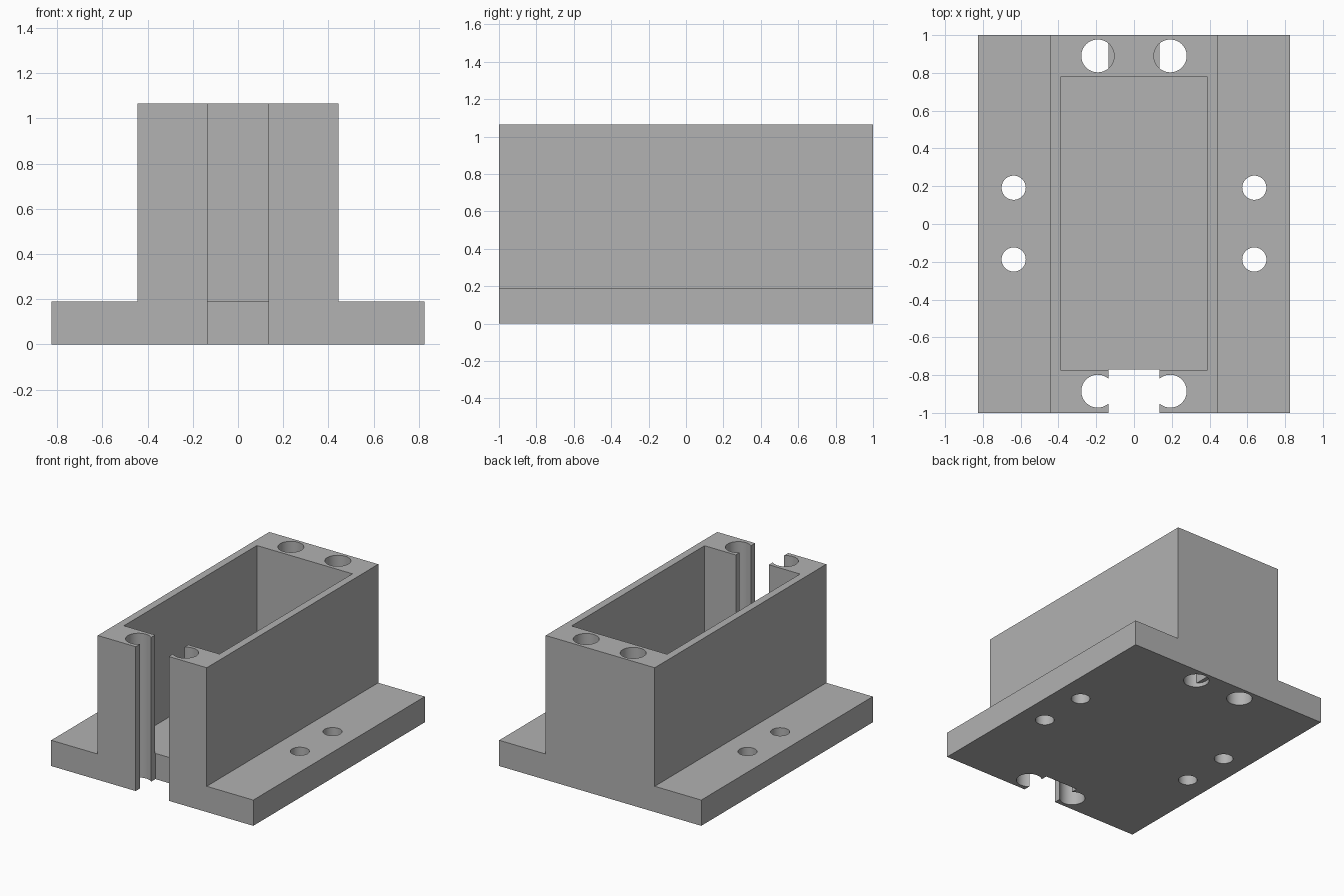
import bpy
import bmesh

cube = bpy.data.objects.get("Cube")
if cube:
    bpy.data.objects.remove(cube, do_unlink=True)

grey = bpy.data.materials.new("plain grey")
grey.use_nodes = True
colour = (0.445, 0.445, 0.445, 1)
grey.diffuse_color = colour
grey.node_tree.nodes["Principled BSDF"].inputs["Base Color"].default_value = colour


def add_object(name, bm):
    bmesh.ops.recalc_face_normals(bm, faces=bm.faces)
    mesh = bpy.data.meshes.new(name)
    bm.to_mesh(mesh)
    bm.free()
    mesh.materials.append(grey)
    obj = bpy.data.objects.new(name, mesh)
    bpy.context.collection.objects.link(obj)
    return obj


def box(name, low, high):
    bm = bmesh.new()
    bmesh.ops.create_cube(bm, size=1)
    for v in bm.verts:
        v.co = [h if c > 0 else l for c, l, h in zip(v.co, low, high)]
    return add_object(name, bm)


def drill(name, x, y, radius, top):
    bm = bmesh.new()
    bmesh.ops.create_cone(bm, cap_ends=True, segments=48, radius1=radius,
                          radius2=radius, depth=top + 0.1)
    bmesh.ops.translate(bm, verts=bm.verts, vec=(x, y, (top - 0.1) / 2))
    return add_object(name, bm)


def combine(target, tool, operation):
    tool.hide_render = True
    mod = target.modifiers.new(tool.name, "BOOLEAN")
    mod.operation = operation
    mod.solver = "EXACT"
    mod.object = tool
    bpy.context.view_layer.objects.active = target
    bpy.ops.object.modifier_apply(modifier=mod.name)
    bpy.data.objects.remove(tool, do_unlink=True)


# Flanged body: half profile mirrored, then extruded front to back
W, B, BASE, TOP = 0.825, 0.445, 0.19, 1.065
half = [(W, 0), (W, BASE), (B, BASE), (B, TOP)]
profile = half + [(-x, z) for x, z in reversed(half)]
bm = bmesh.new()
face = bm.faces.new([bm.verts.new((x, -1, z)) for x, z in profile])
extruded = bmesh.ops.extrude_face_region(bm, geom=[face])["geom"]
bmesh.ops.translate(bm, vec=(0, 2, 0),
                    verts=[g for g in extruded if isinstance(g, bmesh.types.BMVert)])
body = add_object("flanged_housing", bm)

# Open cavity
combine(body, box("cavity", (-0.39, -0.773, BASE), (0.39, 0.777, 1.3)), "DIFFERENCE")

# Vertical corner bores and flange mounting holes
for side in (-1, 1):
    for y in (-0.885, 0.89):
        combine(body, drill("bore", side * 0.192, y, 0.087, 1.3), "DIFFERENCE")
    for y in (-0.188, 0.192):
        combine(body, drill("mounting_hole", side * 0.637, y, 0.064, 0.4), "DIFFERENCE")

# Front slot through the wall and base
combine(body, box("front_slot", (-0.135, -1.2, -0.2), (0.135, -0.77, 1.3)), "DIFFERENCE")

# Web that narrows the rear bores at the base
combine(body, box("rear_web", (-0.135, 0.795, 0.03), (0.135, 0.985, BASE)), "UNION")

# Smooth bores with crisp edges
bpy.ops.object.select_all(action="DESELECT")
body.select_set(True)
bpy.context.view_layer.objects.active = body
bpy.ops.object.shade_smooth_by_angle()
